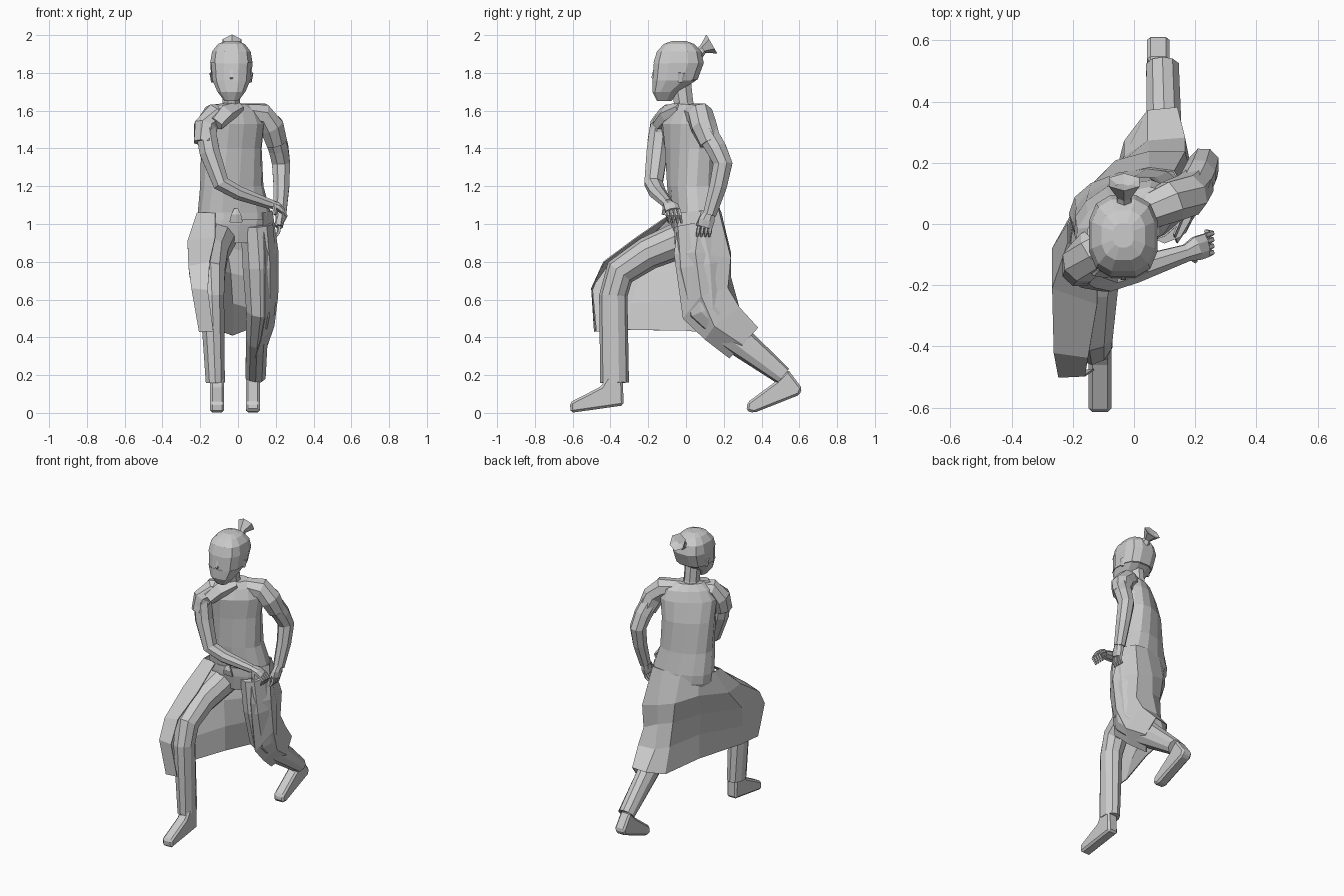
import bpy, bmesh
from math import sin, cos, pi, radians
from mathutils import Vector


def finish(name, bm):
    bmesh.ops.recalc_face_normals(bm, faces=bm.faces)
    me = bpy.data.meshes.new(name)
    bm.to_mesh(me)
    bm.free()
    ob = bpy.data.objects.new(name, me)
    bpy.context.collection.objects.link(ob)
    return ob


def skin(name, rings):
    """Closed, capped skin through equal-sized rings of points."""
    bm = bmesh.new()
    vs = [[bm.verts.new(p) for p in r] for r in rings]
    n = len(vs[0])
    for a, b in zip(vs, vs[1:]):
        for i in range(n):
            j = (i + 1) % n
            bm.faces.new((a[i], a[j], b[j], b[i]))
    bm.faces.new(vs[0])
    bm.faces.new(vs[-1])
    return finish(name, bm)


def loft(name, rings, n=12, power=0.85):
    """Level rings: x, y, z, half width, half depth, turn in degrees."""
    out = []
    for x, y, z, rx, ry, turn in rings:
        t, ring = radians(turn), []
        for i in range(n):
            a = 2 * pi * (i + 0.5) / n
            u, v = rx * spow(cos(a), power), ry * spow(sin(a), power)
            ring.append((x + u * cos(t) - v * sin(t), y + u * sin(t) + v * cos(t), z))
        out.append(ring)
    return skin(name, out)


def spow(v, e):
    return abs(v) ** e * (1 if v > 0 else -1)


def tube(name, pts, n=8, ref=(1, 0, 0)):
    """Limb along a path: x, y, z, radius along ref, radius across it."""
    ps = [Vector(p[:3]) for p in pts]
    out = []
    for k, p in enumerate(pts):
        d = (ps[min(k + 1, len(ps) - 1)] - ps[max(k - 1, 0)]).normalized()
        u = Vector(ref)
        u = (u - d * u.dot(d)).normalized()
        v = d.cross(u)
        out.append([ps[k] + u * p[3] * cos(2 * pi * (i + .5) / n)
                    + v * p[4] * sin(2 * pi * (i + .5) / n) for i in range(n)])
    return skin(name, out)


def foot(name, x, profile):
    """Side outline in y, z given a width and a small bevel."""
    rings = [[(x + s, y, z) for y, z in profile] for s in (-0.037, 0.037)]
    ob = skin(name, rings)
    b = ob.modifiers.new("bevel", 'BEVEL')
    b.width, b.segments = 0.012, 1


# Head, hair cap, nose, ears and topknot
head = [(-0.035, -0.115, 1.652, .038, .04, 0), (-0.035, -0.108, 1.70, .076, .072, 0),
        (-0.035, -0.062, 1.76, .103, .118, 0), (-0.035, -0.042, 1.85, .110, .132, 0),
        (-0.035, -0.04, 1.91, .10, .115, 0), (-0.035, -0.04, 1.95, .068, .078, 0),
        (-0.035, -0.04, 1.965, .03, .035, 0)]
loft("head", head, 12, 0.75)
hair = loft("hair_cap", [(x, y + .003, z + .003, a + .005, b + .005, t)
                         for x, y, z, a, b, t in head[2:]], 12, 0.75)
bm = bmesh.new()
bm.from_mesh(hair.data)
face_area = [f for f in bm.faces if f.calc_center_median().y < -0.07
             and f.calc_center_median().z < 1.87]
bmesh.ops.delete(bm, geom=face_area, context='FACES')
bm.to_mesh(hair.data)
bm.free()
tube("nose", [(-0.035, -0.168, 1.82, .006, .006), (-0.035, -0.175, 1.775, .012, .012),
              (-0.035, -0.168, 1.765, .008, .006)], 4)
for s in (-1, 1):
    tube("ear", [(-0.035 + s * .102, -0.03, 1.75, .006, .012),
                 (-0.035 + s * .111, -0.025, 1.80, .006, .02)], 6)
tube("topknot", [(-0.032, 0.05, 1.885, .035, .035), (-0.032, 0.09, 1.925, .024, .024),
                 (-0.032, 0.137, 1.953, .058, .058), (-0.032, 0.125, 1.945, .015, .015)], 6)

# Neck, twisted torso and belt
tube("neck", [(-0.035, 0.0, 1.57, .065, .065), (-0.035, -0.012, 1.64, .05, .055),
              (-0.035, -0.03, 1.76, .05, .06)])
loft("tunic", [(-0.02, 0.04, 0.90, .13, .09, 12), (-0.02, 0.05, 1.0, .19, .12, 15),
               (-0.02, 0.05, 1.06, .195, .122, 15), (-0.033, 0.03, 1.2, .17, .118, 20),
               (-0.035, 0.02, 1.4, .168, .115, 28), (-0.025, 0.005, 1.53, .18, .105, 33),
               (-0.02, 0.01, 1.595, .15, .08, 33), (-0.03, 0.0, 1.635, .085, .055, 33)], 14)
loft("belt", [(-0.015, 0.045, 1.02, .19, .122, 15), (-0.015, 0.045, 1.06, .188, .122, 15)], 14)
tube("belt_knot", [(-0.01, -0.09, 1.08, .012, .01), (-0.01, -0.097, 1.05, .03, .012),
                   (-0.01, -0.09, 1.01, .04, .008)], 6)
tube("shoulder_drape", [(0.0, -0.02, 1.62, .05, .03), (-0.08, -0.09, 1.59, .075, .045),
                        (-0.13, -0.145, 1.535, .06, .035)], 6)

# Arms, each a sleeve cap and a bent limb
tube("left_sleeve", [(0.0, 0.02, 1.595, .055, .045), (0.125, 0.075, 1.575, .072, .07),
                     (0.178, 0.095, 1.515, .072, .07), (0.205, 0.13, 1.43, .06, .06)],
     ref=(0, 1, 0))
tube("left_arm", [(0.185, 0.1, 1.5, .06, .06), (0.215, 0.16, 1.4, .056, .058),
                  (0.228, 0.195, 1.32, .052, .055), (0.23, 0.17, 1.2, .045, .05),
                  (0.222, 0.125, 1.05, .036, .038)])
tube("right_sleeve", [(-0.03, -0.02, 1.59, .055, .045), (-0.13, -0.085, 1.57, .07, .068),
                      (-0.172, -0.125, 1.515, .072, .066), (-0.178, -0.148, 1.43, .062, .06)],
     ref=(0, 1, 0))
tube("right_arm", [(-0.172, -0.14, 1.5, .058, .058), (-0.15, -0.153, 1.38, .06, .058),
                   (-0.09, -0.172, 1.215, .052, .048), (0.0, -0.15, 1.165, .046, .04),
                   (0.17, -0.095, 1.105, .03, .028)], ref=(0, 1, 0))

# Hands with four fingers and a thumb
tube("left_palm", [(0.222, 0.128, 1.07, .028, .03), (0.222, 0.11, 1.02, .025, .045),
                   (0.218, 0.1, 0.985, .02, .043)])
tube("right_palm", [(0.16, -0.1, 1.11, .026, .024), (0.205, -0.08, 1.095, .042, .024),
                    (0.235, -0.07, 1.07, .042, .018)], ref=(0, 1, 0))
for i in range(4):
    o = (i - 1.5) * 0.021
    tube("left_finger", [(0.22, 0.1 + o, 0.99, .01, .01), (0.215, 0.095 + o, 0.955, .01, .01),
                         (0.2, 0.09 + o, 0.935, .007, .007)], 5)
    tube("right_finger", [(0.232, -0.07 + o, 1.075, .01, .009), (0.255, -0.062 + o, 1.045, .01, .009),
                          (0.235, -0.055 + o, 1.005, .007, .007)], 5, (0, 1, 0))
tube("left_thumb", [(0.215, 0.085, 1.04, .012, .012), (0.2, 0.06, 0.99, .009, .009)], 5)
tube("right_thumb", [(0.19, -0.11, 1.1, .012, .012), (0.2, -0.12, 1.05, .009, .009)], 5, (0, 1, 0))

# Trouser legs and shoes
tube("front_leg", [(-0.1, 0.03, 0.94, .1, .1), (-0.14, -0.2, 0.845, .092, .088),
                   (-0.145, -0.35, 0.745, .08, .082), (-0.138, -0.385, 0.62, .068, .075),
                   (-0.12, -0.378, 0.16, .053, .076)], 10)
tube("back_leg", [(0.1, 0.05, 1.0, .09, .115), (0.115, 0.085, 0.78, .095, .14),
                  (0.12, 0.11, 0.55, .08, .11), (0.1, 0.25, 0.405, .06, .085),
                  (0.093, 0.515, 0.195, .056, .05)], 10)
foot("front_shoe", -0.111, [(-0.61, 0), (-0.615, 0.055), (-0.45, 0.14), (-0.42, 0.19),
                            (-0.335, 0.19), (-0.33, 0.04)])
foot("back_shoe", 0.079, [(0.32, 0.01), (0.325, 0.055), (0.48, 0.17), (0.54, 0.23),
                          (0.615, 0.13), (0.6, 0.095), (0.36, 0.0)])

# Coat skirt: open sheet from the front thigh, round the back, to the rear leg
columns = [
    [(-.12, -.07, 1.06), (-.12, -.26, .93), (-.15, -.435, .80), (-.16, -.495, .65), (-.13, -.475, .43)],
    [(-.215, -.06, 1.06), (-.265, -.21, .91), (-.26, -.42, .775), (-.245, -.5, .66), (-.205, -.485, .43)],
    [(-.215, .0, 1.06), (-.265, -.08, .9), (-.255, -.24, .73), (-.225, -.29, .58), (-.2, -.31, .44)],
    [(-.16, .1, 1.07), (-.165, .10, .92), (-.13, .03, .76), (-.1, .0, .6), (-.1, .0, .435)],
    [(-.07, .155, 1.07), (-.06, .205, .88), (-.04, .2, .74), (-.03, .22, .58), (-.03, .27, .41)],
    [(.05, .182, 1.07), (.05, .235, .85), (.05, .235, .72), (.045, .27, .56), (.045, .37, .44)],
    [(.13, .172, 1.07), (.165, .235, .82), (.165, .22, .66), (.165, .28, .56), (.14, .38, .45)],
    [(.18, .08, 1.07), (.212, .05, .85), (.21, .08, .62), (.19, .15, .46), (.155, .3, .36)],
    [(.13, -.035, 1.06), (.14, -.062, .84), (.14, -.015, .5), (.12, .1, .39), (.09, .23, .29)]]
bm = bmesh.new()
vs = [[bm.verts.new(p) for p in c] for c in columns]
for a, b in zip(vs, vs[1:]):
    for i in range(4):
        bm.faces.new((a[i], b[i], b[i + 1], a[i + 1]))
skirt = finish("coat_skirt", bm)
s = skirt.modifiers.new("thickness", 'SOLIDIFY')
s.thickness, s.offset = 0.006, 0
